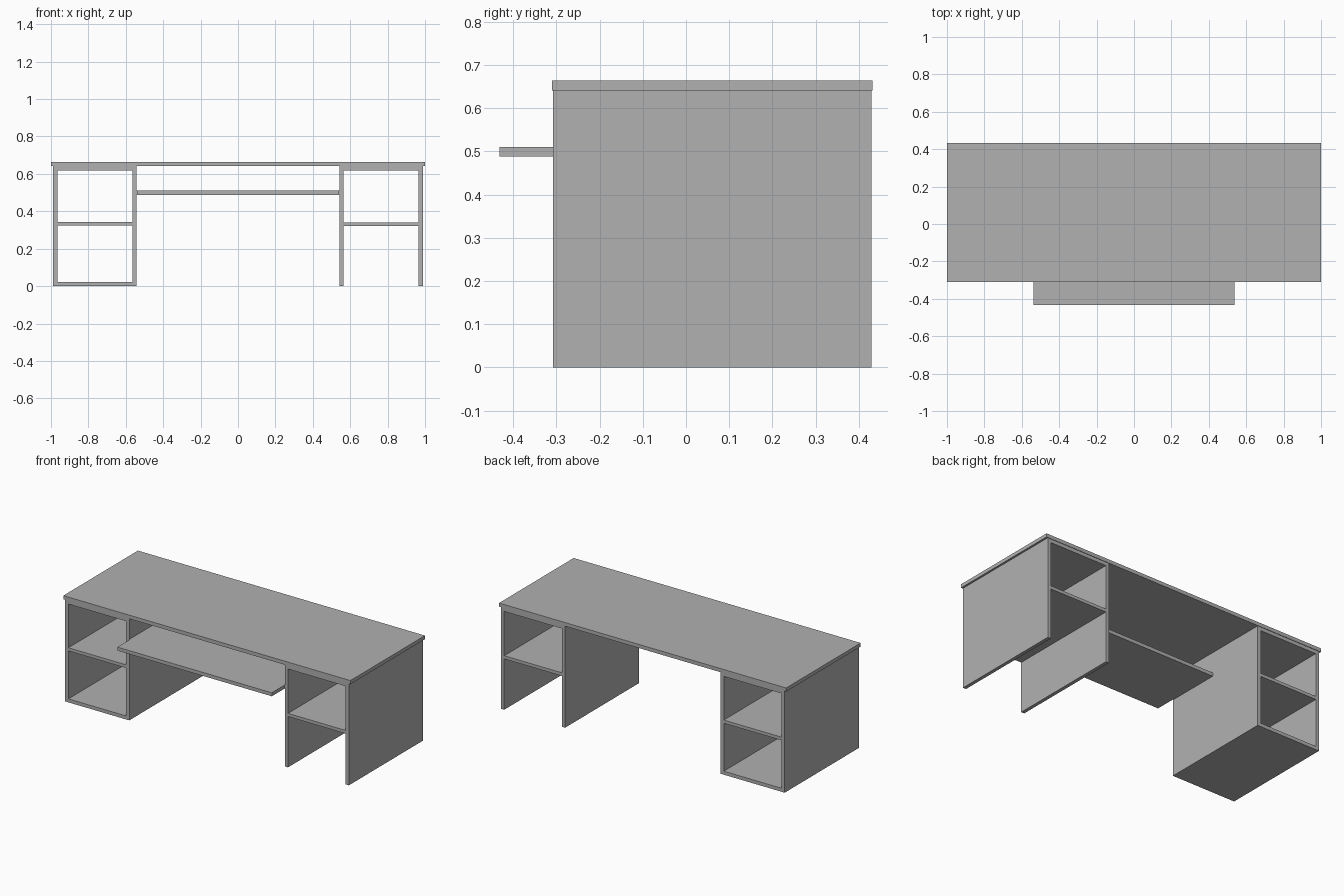
import bpy

if "Cube" in bpy.data.objects:
    bpy.data.objects.remove(bpy.data.objects["Cube"])

# Mid-grey paint
grey = bpy.data.materials.new("grey_paint")
grey.diffuse_color = (0.44, 0.44, 0.44, 1)
grey.use_nodes = True
grey.node_tree.nodes["Principled BSDF"].inputs["Base Color"].default_value = grey.diffuse_color

def box(name, x0, x1, y0, y1, z0, z1):
    bpy.ops.mesh.primitive_cube_add(size=1, location=((x0 + x1) / 2, (y0 + y1) / 2, (z0 + z1) / 2))
    ob = bpy.context.object
    ob.name = name
    ob.scale = (x1 - x0, y1 - y0, z1 - z0)
    bpy.ops.object.transform_apply(location=False, rotation=False, scale=True)
    ob.data.materials.append(grey)
    return ob

T = 0.022                      # board thickness
FRONT, BACK = -0.308, 0.429    # depth range of the pedestals
TOP = 0.641                    # underside of the desktop
OUT, INN = 0.988, 0.542        # outer and inner faces of a pedestal

# Desktop
box("desktop", -1, 1, -0.310, 0.432, TOP, 0.664)

# Two pedestals: side panels, top board and middle shelf
for side, s, shelf_z in (("left", -1, 0.324), ("right", 1, 0.320)):
    def board(name, a, b, z0, z1):
        x0, x1 = sorted((s * a, s * b))
        box(f"{side}_{name}", x0, x1, FRONT, BACK, z0, z1)
    board("outer_panel", OUT - T, OUT, 0, TOP)
    board("inner_panel", INN, INN + T, 0, TOP)
    board("top_board", INN + T, OUT - T, TOP - T, TOP)
    board("shelf", INN + T, OUT - T, shelf_z, shelf_z + 0.02)
    # Only the left pedestal has a bottom board
    if side == "left":
        board("bottom_board", INN + T, OUT - T, 0, T)
    # Slide rail let into the inner panel beside the tray
    x0, x1 = sorted((s * 0.537, s * 0.548))
    box(f"{side}_tray_rail", x0, x1, FRONT + 0.002, 0.04, 0.489, 0.510)

# Pulled-out keyboard tray between the pedestals
box("keyboard_tray", -0.538, 0.538, -0.432, 0.04, 0.488, 0.510)
